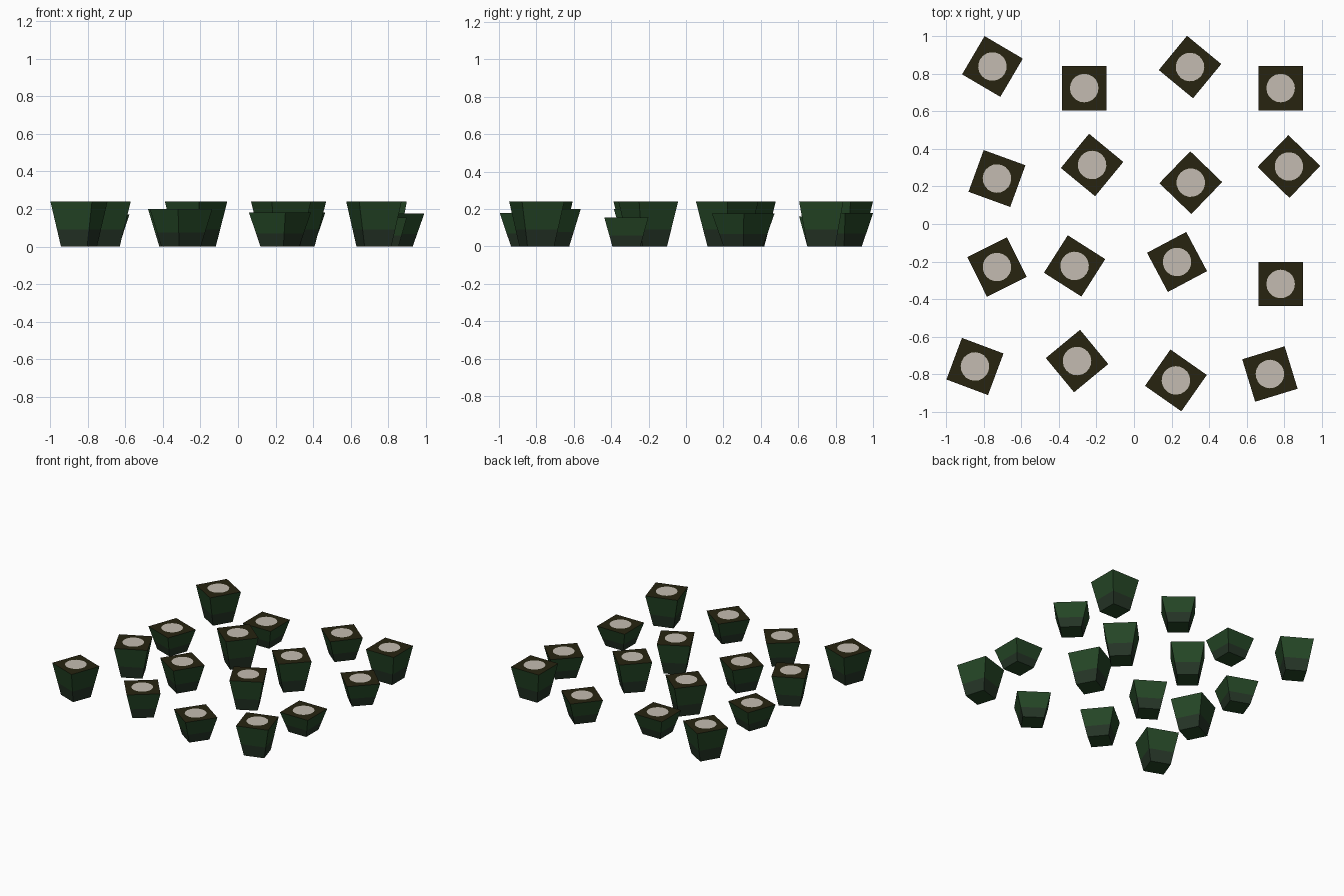
import bpy, bmesh, math
from mathutils import Matrix

if "Cube" in bpy.data.objects:
    bpy.data.objects.remove(bpy.data.objects["Cube"])

TOP_HALF = 0.118     # half width of the square rim
TAPER = 0.63         # base width relative to rim
BAND = 0.38          # height share of the dark lower band


def material(name, rgb):
    m = bpy.data.materials.new(name)
    m.diffuse_color = (*rgb, 1)
    m.use_nodes = True
    m.node_tree.nodes["Principled BSDF"].inputs["Base Color"].default_value = m.diffuse_color
    return m


GREEN = material("dark_green", (0.018, 0.061, 0.019))
BASE = material("grey_green", (0.018, 0.034, 0.019))
SOIL = material("dark_brown", (0.020, 0.017, 0.005))
PALE = material("pale_stone", (0.55, 0.50, 0.44))


def finish(bm, name, mats, x, y, angle):
    me = bpy.data.meshes.new(name)
    bm.to_mesh(me)
    bm.free()
    for m in mats:
        me.materials.append(m)
    ob = bpy.data.objects.new(name, me)
    ob.location = (x, y, 0)
    ob.rotation_euler.z = math.radians(angle)
    bpy.context.collection.objects.link(ob)


def pot(i, x, y, angle, h):
    # tapered square body: base, band seam, rim
    bm = bmesh.new()
    rings = []
    for t in (0, BAND, 1):
        r = TOP_HALF * (TAPER + (1 - TAPER) * t)
        rings.append([bm.verts.new((sx * r, sy * r, t * h))
                      for sx, sy in ((-1, -1), (1, -1), (1, 1), (-1, 1))])
    for k, (lo, hi) in enumerate(zip(rings, rings[1:])):
        for j in range(4):
            n = (j + 1) % 4
            f = bm.faces.new((lo[j], lo[n], hi[n], hi[j]))
            f.material_index = 1 if k == 0 else 0
    bm.faces.new(rings[0][::-1])
    bm.faces.new(rings[2]).material_index = 2
    finish(bm, f"tapered_pot_{i}", (GREEN, BASE, SOIL), x, y, angle)

    # pale round disc on the top
    bm = bmesh.new()
    bmesh.ops.create_circle(bm, cap_ends=True, segments=20, radius=0.076,
                            matrix=Matrix.Translation((0, 0, h + 0.002)))
    for f in bm.faces:
        if f.normal.z < 0:
            f.normal_flip()
    finish(bm, f"top_disc_{i}", (PALE,), x, y, angle)


# x, y, turn in degrees, height
POTS = [
    (-0.753, 0.838, -30.5, 0.24), (-0.265, 0.723, 0, 0.16),
    (0.298, 0.835, -39.5, 0.18), (0.780, 0.723, 0, 0.24),
    (-0.729, 0.242, -20, 0.17), (-0.223, 0.314, -39.5, 0.24),
    (0.302, 0.220, -44, 0.24), (0.824, 0.306, -44, 0.175),
    (-0.729, -0.229, 26.5, 0.24), (-0.316, -0.223, -32.5, 0.20),
    (0.229, -0.202, 28, 0.24), (0.780, -0.319, 0, 0.155),
    (-0.846, -0.758, -20.5, 0.24), (-0.303, -0.729, 39.5, 0.20),
    (0.223, -0.832, -35, 0.18), (0.723, -0.798, 17, 0.24),
]
for i, p in enumerate(POTS, 1):
    pot(i, *p)
